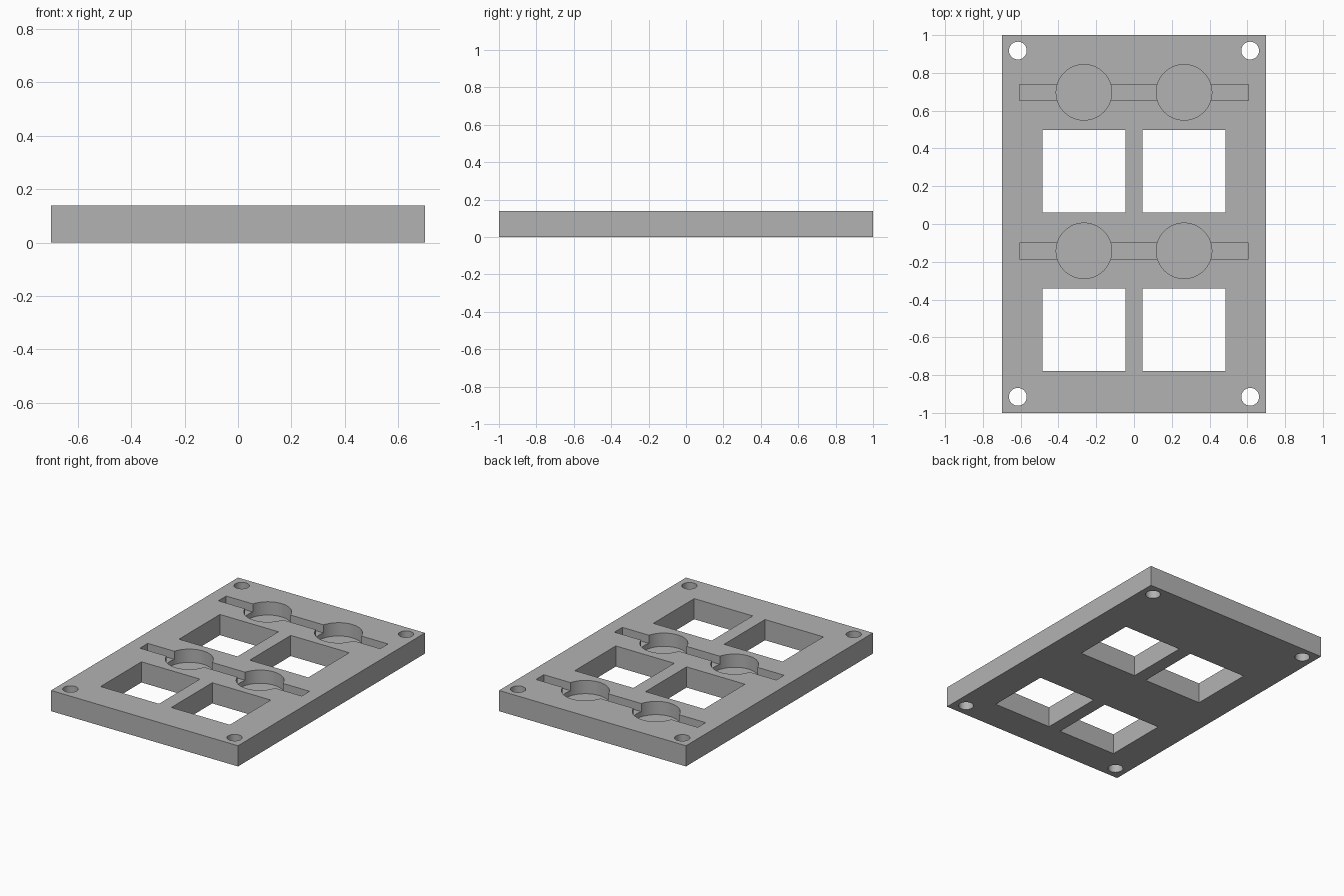
import bpy
from math import radians

cube = bpy.data.objects.get("Cube")
if cube:
    bpy.data.objects.remove(cube, do_unlink=True)

THICK = 0.14
SLOT_DEPTH, POCKET_DEPTH = 0.055, 0.09

grey = bpy.data.materials.new("plain grey")
grey.use_nodes = True
colour = (0.45, 0.45, 0.45, 1)
grey.diffuse_color = colour
grey.node_tree.nodes["Principled BSDF"].inputs["Base Color"].default_value = colour


def box(name, x, y, w, d, z0, z1):
    bpy.ops.mesh.primitive_cube_add(size=1, location=(x, y, (z0 + z1) / 2))
    ob = bpy.context.object
    ob.name = name
    ob.scale = (w, d, z1 - z0)
    bpy.ops.object.transform_apply(location=True, rotation=False, scale=True)
    ob.data.materials.append(grey)
    return ob


def cylinder(name, x, y, r, z0, z1):
    bpy.ops.mesh.primitive_cylinder_add(vertices=64, radius=r, depth=z1 - z0,
                                        location=(x, y, (z0 + z1) / 2))
    ob = bpy.context.object
    ob.name = name
    ob.data.materials.append(grey)
    return ob


def cut(target, cutter):
    mod = target.modifiers.new("cut", "BOOLEAN")
    mod.operation, mod.solver, mod.object = "DIFFERENCE", "EXACT", cutter
    bpy.context.view_layer.objects.active = target
    bpy.ops.object.modifier_apply(modifier=mod.name)
    bpy.data.objects.remove(cutter, do_unlink=True)


# Plate
plate = box("mounting_plate", 0, 0, 1.4, 2, 0, THICK)
low, high = -0.1, THICK + 0.1

# Screw holes in the corners
for x in (-0.615, 0.615):
    for y in (-0.915, 0.918):
        cut(plate, cylinder("screw_hole", x, y, 0.047, low, high))

# Two rows, each with a pair of square windows below a slot with round pockets
for row_y in (0.697, -0.142):
    cut(plate, box("slot", 0, row_y, 1.212, 0.084, THICK - SLOT_DEPTH, high))
    for side in (-1, 1):
        cut(plate, cylinder("pocket", side * 0.265, row_y, 0.147,
                            THICK - POCKET_DEPTH, high))
        cut(plate, box("window", side * 0.265, row_y - 0.418, 0.438, 0.438, low, high))

# Smooth round walls, crisp edges
bpy.ops.object.select_all(action="DESELECT")
plate.select_set(True)
bpy.context.view_layer.objects.active = plate
bpy.ops.object.shade_smooth_by_angle(angle=radians(30))
